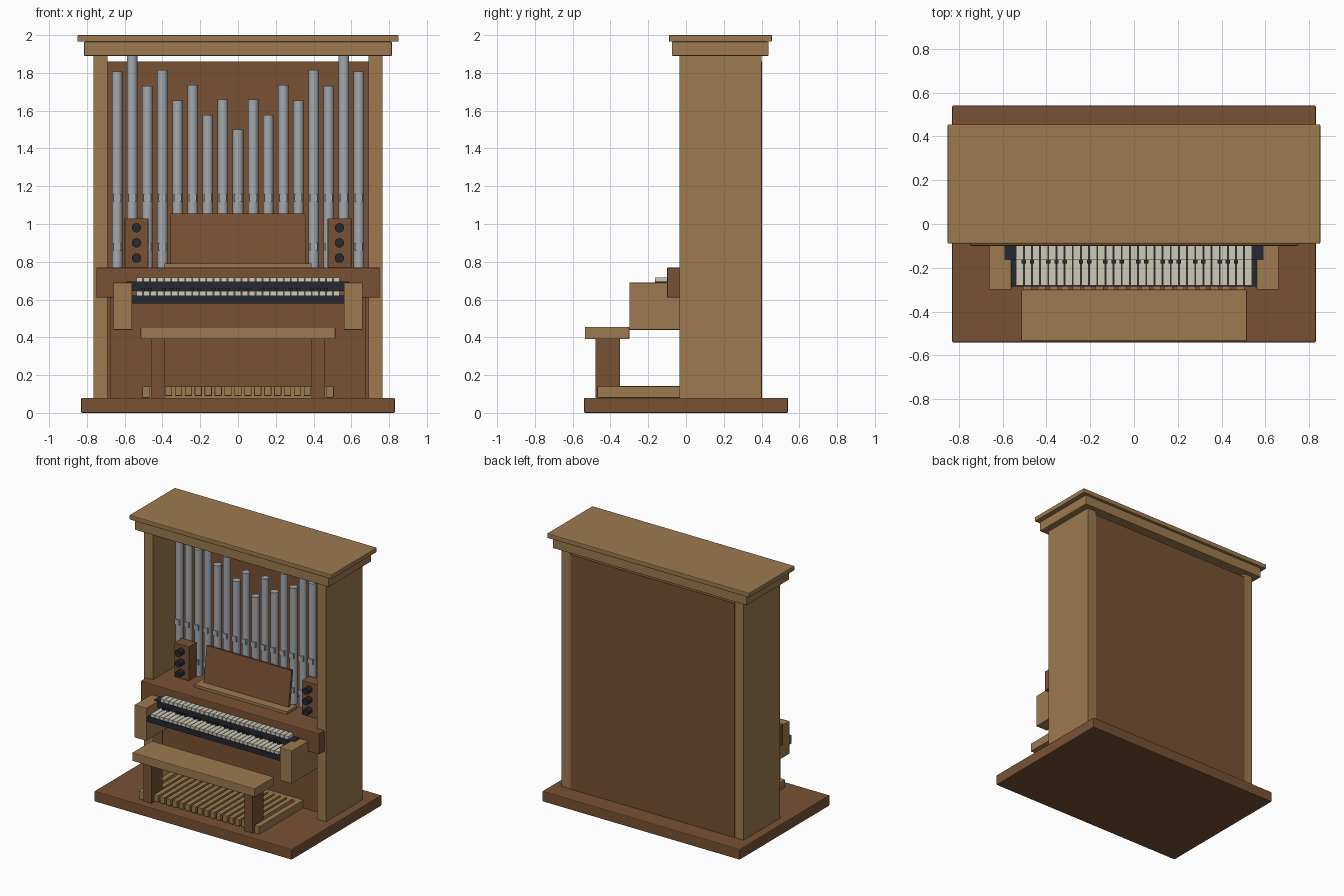
import bpy, math
from mathutils import Matrix

old = bpy.data.objects.get("Cube")
if old:
    bpy.data.objects.remove(old, do_unlink=True)


def material(name, rgb, rough=0.6):
    m = bpy.data.materials.new(name)
    m.use_nodes = True
    color = (*rgb, 1)
    m.diffuse_color = color
    bsdf = m.node_tree.nodes["Principled BSDF"]
    bsdf.inputs["Base Color"].default_value = color
    bsdf.inputs["Roughness"].default_value = rough
    return m


OAK = material("light oak", (0.34, 0.195, 0.08))
WALNUT = material("dark walnut", (0.19, 0.083, 0.034))
METAL = material("pipe grey", (0.37, 0.40, 0.43))
IVORY = material("ivory", (0.62, 0.59, 0.48))
EBONY = material("ebony", (0.018, 0.021, 0.03))


def box(name, xs, ys, zs, mat, bevel=0.0):
    """Box given by its extents on each axis."""
    mid = [(a + b) / 2 for a, b in (xs, ys, zs)]
    size = [b - a for a, b in (xs, ys, zs)]
    bpy.ops.mesh.primitive_cube_add(size=1, location=mid)
    ob = bpy.context.object
    ob.name = name
    ob.data.transform(Matrix.Diagonal((*size, 1)))
    ob.data.materials.append(mat)
    if bevel:
        mod = ob.modifiers.new("soft edges", "BEVEL")
        mod.width = bevel
        mod.segments = 2
    return ob


def wide(name, half, ys, zs, mat, bevel=0.0):
    """Box centred on x."""
    return box(name, (-half, half), ys, zs, mat, bevel)


def pair(name, xs, ys, zs, mat, bevel=0.0):
    """Box on the left and its mirror on the right."""
    box("left_" + name, xs, ys, zs, mat, bevel)
    box("right_" + name, (-xs[1], -xs[0]), ys, zs, mat, bevel)


def cylinder(name, radius, depth, loc, mat, sides, tilt=0.0):
    bpy.ops.mesh.primitive_cylinder_add(vertices=sides, radius=radius, depth=depth,
                                        location=loc, rotation=(tilt, 0, 0))
    ob = bpy.context.object
    ob.name = name
    ob.data.materials.append(mat)
    bpy.ops.object.shade_smooth_by_angle()
    return ob


# Case
wide("base", 0.83, (-0.54, 0.54), (0, 0.08), WALNUT, 0.006)
pair("post", (0.69, 0.765), (-0.035, 0.40), (0.08, 1.89), OAK)
wide("back_panel", 0.69, (0.37, 0.403), (0.08, 1.86), WALNUT)
wide("cornice", 0.815, (-0.075, 0.437), (1.89, 1.965), OAK, 0.005)
wide("cornice_cap", 0.85, (-0.09, 0.455), (1.965, 2.0), OAK, 0.005)

# Console
wide("lower_panel", 0.675, (0.06, 0.30), (0.08, 0.62), WALNUT)
wide("console_shelf", 0.75, (-0.10, 0.32), (0.61, 0.77), WALNUT, 0.006)
pair("key_cheek", (0.56, 0.66), (-0.30, 0.06), (0.44, 0.69), OAK, 0.004)

# Keyboards
KEYS = 29
PITCH = 1.08 / KEYS
wide("lower_keybed", 0.56, (-0.285, 0.06), (0.58, 0.622), EBONY)
wide("upper_keybed", 0.59, (-0.165, -0.05), (0.645, 0.695), EBONY)
for manual, front, back, z in (("lower", -0.28, -0.09, 0.622), ("upper", -0.165, -0.09, 0.695)):
    for i in range(KEYS):
        x = -0.54 + i * PITCH
        box(f"{manual}_white_key", (x + 0.002, x + PITCH - 0.002),
            (front, back), (z, z + 0.022), IVORY)
for i in range(1, KEYS):
    if i % 7 not in (0, 3):
        x = -0.54 + i * PITCH
        box("lower_black_key", (x - 0.01, x + 0.01), (-0.18, -0.09), (0.64, 0.66), EBONY)

# Music desk
wide("music_ledge", 0.39, (0.03, 0.15), (0.77, 0.79), OAK)
desk = wide("music_desk", 0.357, (0.115, 0.135), (0.785, 1.055), WALNUT)
desk.rotation_euler.x = math.radians(-8)

# Stop jambs with knobs
pair("stop_jamb", (0.475, 0.6), (0.09, 0.18), (0.77, 1.03), WALNUT, 0.003)
for x in (-0.537, 0.537):
    for z in (0.82, 0.90, 0.98):
        cylinder("stop_knob", 0.025, 0.05, (x, 0.068, z), EBONY, 16, math.pi / 2)

# Pipes, rising in alternate steps toward the sides
PIPE_Y, PIPE_R = 0.21, 0.028
for i in range(-8, 9):
    n = abs(i)
    top = 1.50 + 0.077 * (n // 2) + (0.16 if n % 2 else 0)
    top = min(top, 1.89)
    x = i * 0.08
    cylinder("pipe", PIPE_R, top - 0.76, (x, PIPE_Y, (top + 0.76) / 2), METAL, 20)
    for z in (0.88, 1.14):
        box("pipe_mouth", (x - 0.02, x + 0.02), (PIPE_Y - 0.032, PIPE_Y),
            (z - 0.02, z + 0.02), METAL)

# Bench
wide("bench_seat", 0.515, (-0.535, -0.30), (0.39, 0.455), OAK, 0.005)
pair("bench_leg", (0.39, 0.46), (-0.48, -0.35), (0.08, 0.39), WALNUT)

# Pedalboard
pair("pedal_frame", (0.465, 0.507), (-0.47, 0.06), (0.08, 0.14), OAK, 0.004)
wide("pedal_back_rail", 0.47, (0.02, 0.06), (0.08, 0.14), OAK)
for i in range(-8, 9):
    x = i * 0.0525
    box("pedal", (x - 0.019, x + 0.019), (-0.46, 0.05), (0.09, 0.142), OAK, 0.004)
